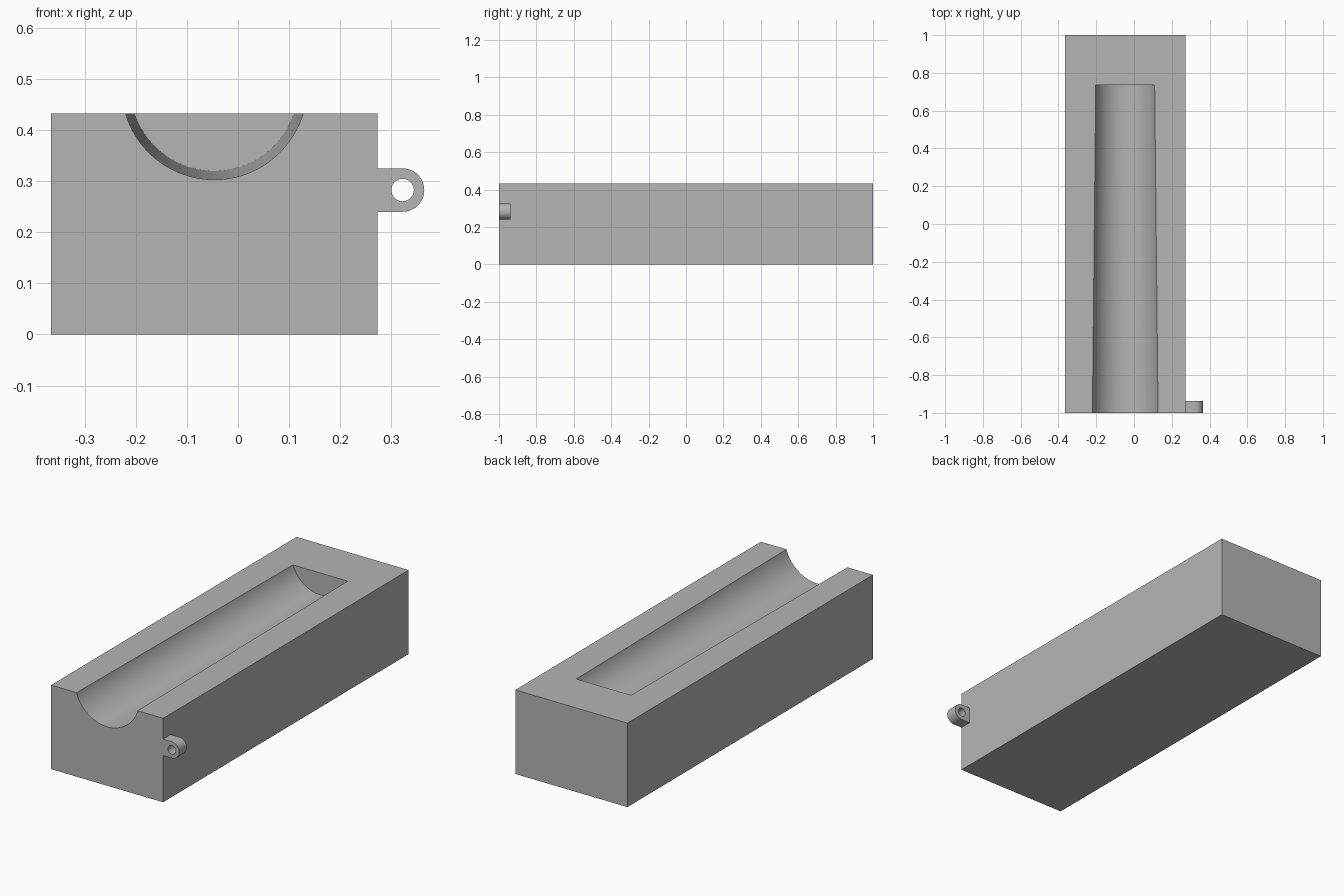
import bpy, bmesh, math
from mathutils import Matrix, Vector

if "Cube" in bpy.data.objects:
    bpy.data.objects.remove(bpy.data.objects["Cube"])

grey = bpy.data.materials.new("plain grey")
grey.diffuse_color = (0.46, 0.46, 0.46, 1)
grey.use_nodes = True
grey.node_tree.nodes["Principled BSDF"].inputs["Base Color"].default_value = grey.diffuse_color

BLOCK_X = (-0.366, 0.273)
HEIGHT = 0.433
FRONT, BACK = -1.0, 1.0


def make(name, bm):
    bmesh.ops.recalc_face_normals(bm, faces=bm.faces)
    mesh = bpy.data.meshes.new(name)
    bm.to_mesh(mesh)
    bm.free()
    mesh.materials.append(grey)
    obj = bpy.data.objects.new(name, mesh)
    bpy.context.collection.objects.link(obj)
    return obj


def prism(name, outline, y0, y1):
    """Extrude an (x, z) outline along y."""
    bm = bmesh.new()
    face = bm.faces.new([bm.verts.new((x, y0, z)) for x, z in outline])
    ext = bmesh.ops.extrude_face_region(bm, geom=[face])["geom"]
    verts = [v for v in ext if isinstance(v, bmesh.types.BMVert)]
    bmesh.ops.translate(bm, verts=verts, vec=Vector((0, y1 - y0, 0)))
    return make(name, bm)


def cone_y(name, x, z, y0, r0, y1, r1, sides):
    """Tapered cylinder whose axis runs along y."""
    bm = bmesh.new()
    place = Matrix.Translation((x, (y0 + y1) / 2, z)) @ Matrix.Rotation(-math.pi / 2, 4, "X")
    bmesh.ops.create_cone(bm, cap_ends=True, segments=sides, radius1=r0,
                          radius2=r1, depth=y1 - y0, matrix=place)
    return make(name, bm)


def cut(obj, cutter):
    mod = obj.modifiers.new("cut", "BOOLEAN")
    mod.operation, mod.solver, mod.object = "DIFFERENCE", "EXACT", cutter
    bpy.ops.object.select_all(action="DESELECT")
    bpy.context.view_layer.objects.active = obj
    obj.select_set(True)
    bpy.ops.object.modifier_apply(modifier=mod.name)
    bpy.data.objects.remove(cutter)
    bpy.ops.object.shade_smooth_by_angle(angle=math.radians(30))


# Block with a tapered round trough, open at the front
x0, x1 = BLOCK_X
block = prism("block", [(x0, 0), (x1, 0), (x1, HEIGHT), (x0, HEIGHT)], FRONT, BACK)
r_front, r_back, y_end = 0.1815, 0.1645, 0.737
slope = (r_front - r_back) / (y_end - FRONT)
trough = cone_y("trough_cutter", -0.0465, 0.485, FRONT - 0.1, r_front + 0.1 * slope,
                y_end, r_back, 128)
cut(block, trough)

# Side lug with a rounded end and a through hole
cx, cz, r = 0.3225, 0.283, 0.0425
arc = [(cx + r * math.cos(a), cz + r * math.sin(a))
       for a in (math.pi * (i / 32 - 0.5) for i in range(33))]
lug = prism("lug", [(x1, cz + r), (x1, cz - r)] + arc, FRONT, -0.938)
hole = cone_y("hole_cutter", cx, cz, FRONT - 0.1, 0.022, -0.85, 0.022, 48)
cut(lug, hole)
